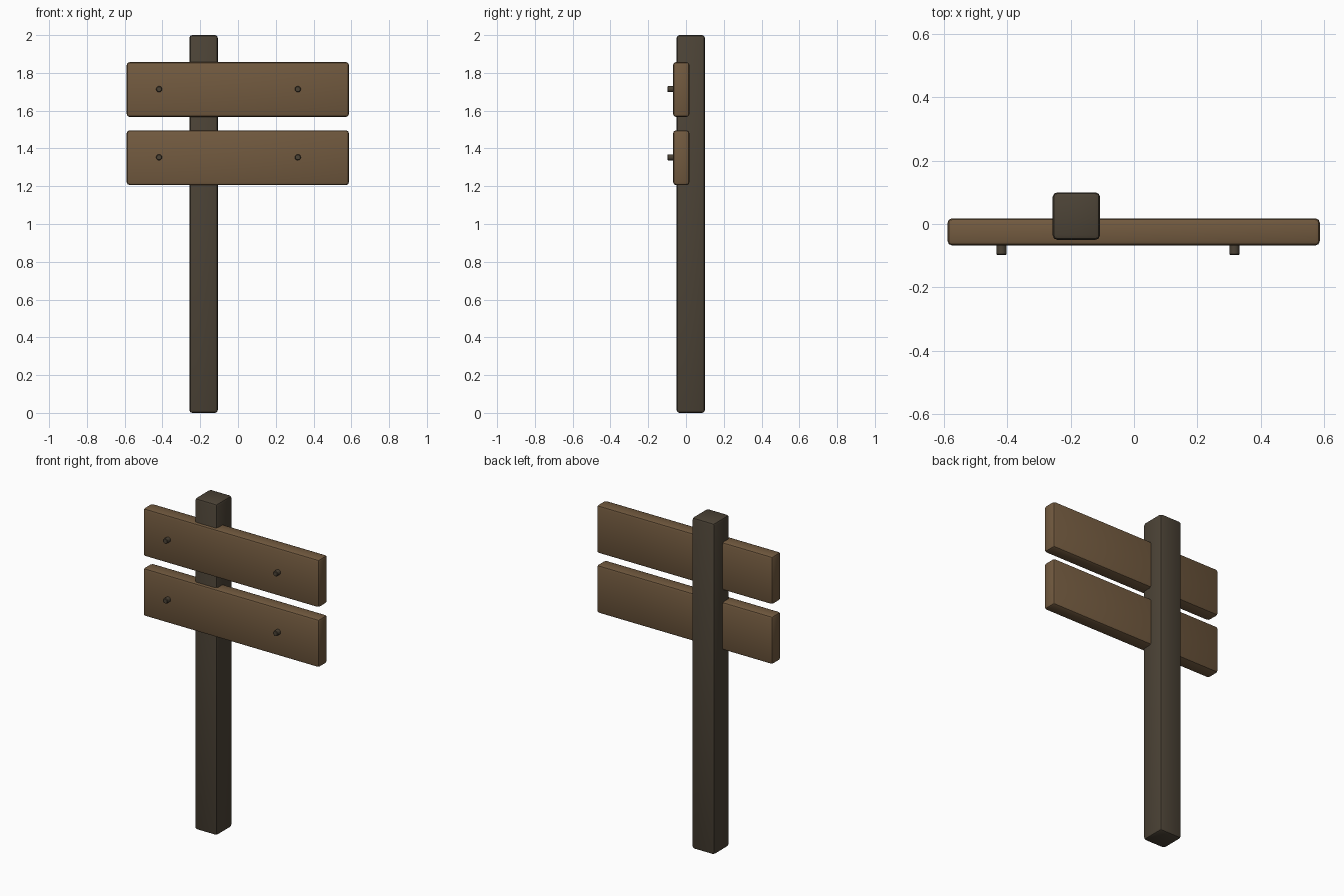
import bpy
import math

if "Cube" in bpy.data.objects:
    bpy.data.objects.remove(bpy.data.objects["Cube"])


def material(name, rgb):
    m = bpy.data.materials.new(name)
    m.diffuse_color = (*rgb, 1)
    m.use_nodes = True
    m.node_tree.nodes["Principled BSDF"].inputs["Base Color"].default_value = m.diffuse_color
    return m


board_brown = material("board_brown", (0.168, 0.102, 0.05))
post_brown = material("dark_post_brown", (0.072, 0.056, 0.037))


def finish(obj, name, mat, bevel, segments):
    """Name, colour, round the edges and shade."""
    obj.name = name
    obj.data.materials.append(mat)
    mod = obj.modifiers.new("rounded_edges", "BEVEL")
    mod.width = bevel
    mod.segments = segments
    mod.limit_method = "ANGLE"
    mod.angle_limit = math.radians(60)
    bpy.ops.object.modifier_apply(modifier=mod.name)
    bpy.ops.object.shade_smooth_by_angle(angle=math.radians(35))


def box(name, lo, hi, mat, bevel=0.015):
    centre = [(a + b) / 2 for a, b in zip(lo, hi)]
    bpy.ops.mesh.primitive_cube_add(size=1, location=centre)
    obj = bpy.context.object
    obj.scale = [b - a for a, b in zip(lo, hi)]
    bpy.ops.object.transform_apply(location=False, rotation=False, scale=True)
    finish(obj, name, mat, bevel, 2)


def nail(name, x, z):
    front, back = -0.098, -0.05
    bpy.ops.mesh.primitive_cylinder_add(
        vertices=12, radius=0.016, depth=back - front,
        location=(x, (front + back) / 2, z), rotation=(math.pi / 2, 0, 0))
    finish(bpy.context.object, name, post_brown, 0.003, 1)


# Post
box("post", (-0.257, -0.05, 0), (-0.107, 0.10, 2.0), post_brown)

# Two sign boards, each with a pair of nails
for label, z in (("upper", 1.712), ("lower", 1.351)):
    box(label + "_board", (-0.589, -0.068, z - 0.145),
        (0.587, 0.018, z + 0.145), board_brown)
    for side, x in (("left", -0.418), ("right", 0.317)):
        nail(f"{label}_{side}_nail", x, z + 0.002)
